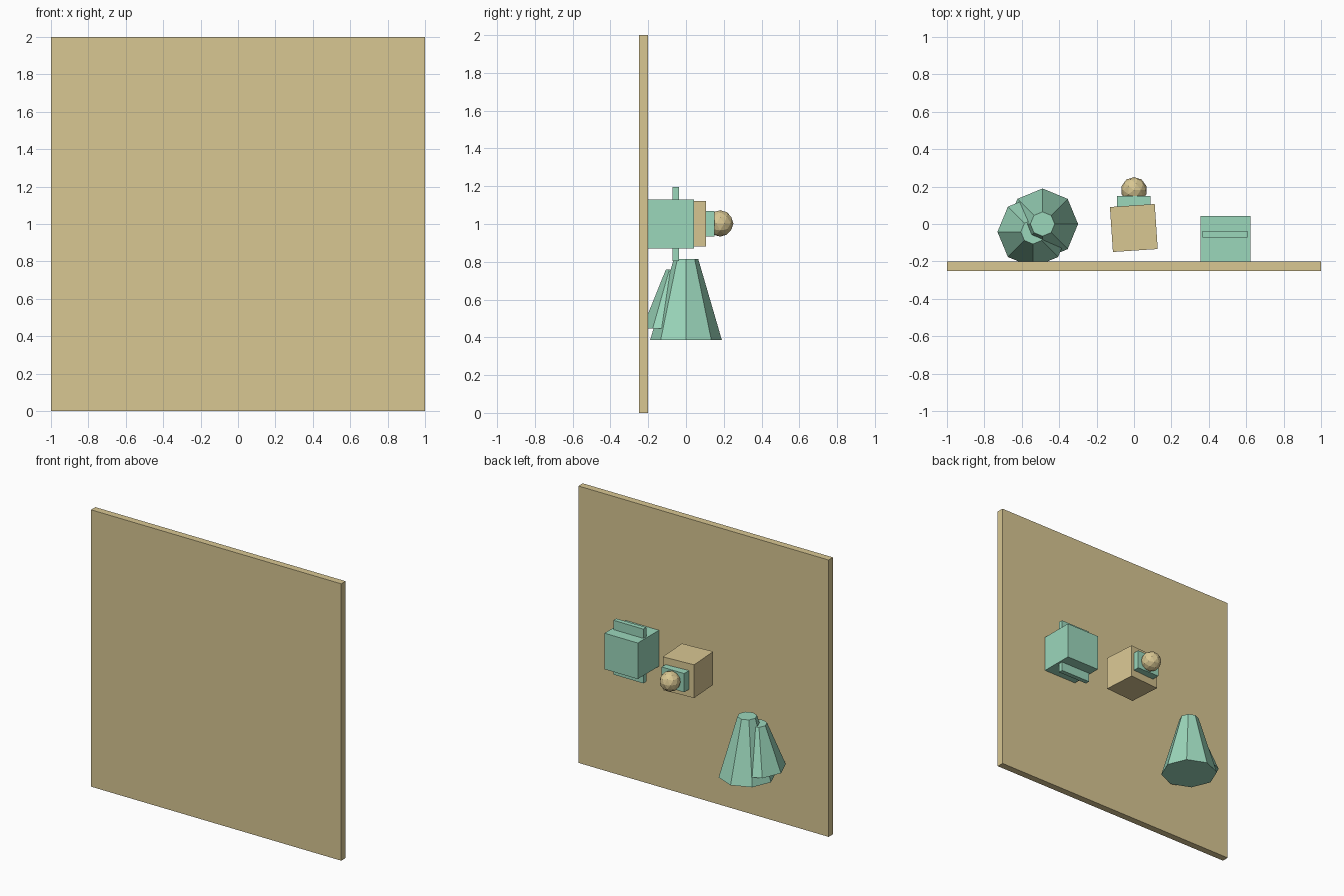
import bpy, math

if "Cube" in bpy.data.objects:
    bpy.data.objects.remove(bpy.data.objects["Cube"])


def material(name, rgb):
    m = bpy.data.materials.new(name)
    m.diffuse_color = (*rgb, 1)
    m.use_nodes = True
    m.node_tree.nodes["Principled BSDF"].inputs["Base Color"].default_value = m.diffuse_color
    return m


TAN = material("tan", (0.69, 0.57, 0.29))
GREEN = material("green", (0.33, 0.68, 0.50))


def finish(name, mat):
    ob = bpy.context.object
    ob.name = name
    ob.data.materials.append(mat)
    return ob


def box(name, lo, hi, mat, turn=0):
    mid = [(a + b) / 2 for a, b in zip(lo, hi)]
    bpy.ops.mesh.primitive_cube_add(size=1, location=mid, rotation=(0, 0, math.radians(turn)))
    bpy.context.object.scale = [b - a for a, b in zip(lo, hi)]
    return finish(name, mat)


def cone(name, x, y, z0, z1, mat):
    bpy.ops.mesh.primitive_cone_add(vertices=8, radius1=0.19, radius2=0.065,
                                    depth=z1 - z0, location=(x, y, (z0 + z1) / 2))
    return finish(name, mat)


# Upright panel
box("panel", (-1, -0.25, 0), (1, -0.2, 2), TAN)

# Block with a thin plate through it
box("block", (0.356, -0.22, 0.87), (0.622, 0.042, 1.13), GREEN)
box("block_plate", (0.367, -0.071, 0.805), (0.607, -0.038, 1.197), GREEN)

# Slightly turned cube with a pad and a faceted ball
box("turned_cube", (-0.121, -0.142, 0.881), (0.119, 0.099, 1.121), TAN, turn=3.8)
box("cube_pad", (-0.09, 0.06, 0.935), (0.089, 0.15, 1.07), GREEN)
bpy.ops.mesh.primitive_ico_sphere_add(subdivisions=2, radius=0.07, location=(0, 0.181, 1.003))
finish("ball", TAN)

# Pair of overlapping truncated cones
cone("large_cone", -0.489, 0, 0.385, 0.814, GREEN)
cone("small_cone", -0.54, -0.042, 0.448, 0.758, GREEN)
